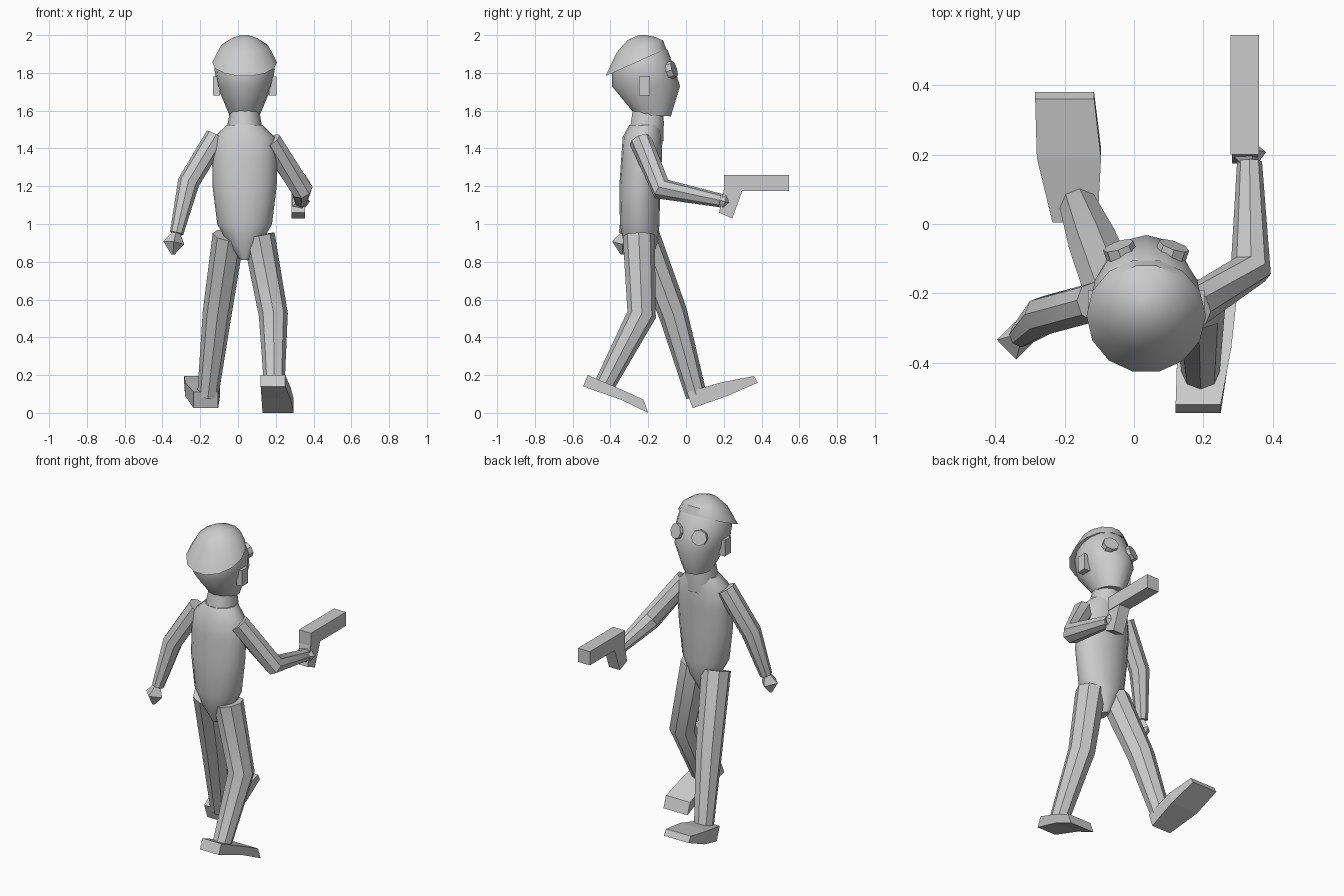
import bpy, bmesh, math
from mathutils import Vector, Matrix

if "Cube" in bpy.data.objects:
    bpy.data.objects.remove(bpy.data.objects["Cube"])

GREY = (0.6, 0.6, 0.6, 1)
mat = bpy.data.materials.new("plain_grey")
mat.use_nodes = True
mat.diffuse_color = GREY
mat.node_tree.nodes["Principled BSDF"].inputs["Base Color"].default_value = GREY


def finish(name, bm, smooth):
    bmesh.ops.recalc_face_normals(bm, faces=bm.faces)
    mesh = bpy.data.meshes.new(name)
    bm.to_mesh(mesh)
    bm.free()
    mesh.materials.append(mat)
    obj = bpy.data.objects.new(name, mesh)
    bpy.context.collection.objects.link(obj)
    if smooth:
        bpy.ops.object.select_all(action='DESELECT')
        obj.select_set(True)
        bpy.context.view_layer.objects.active = obj
        bpy.ops.object.shade_smooth_by_angle(angle=math.radians(40))
    return obj


def skin(name, rings, smooth=True):
    """Bridge a list of point rings and cap both ends."""
    bm = bmesh.new()
    rows = [[bm.verts.new(p) for p in ring] for ring in rings]
    n = len(rows[0])
    for a, b in zip(rows, rows[1:]):
        for i in range(n):
            j = (i + 1) % n
            bm.faces.new((a[i], a[j], b[j], b[i]))
    bm.faces.new(rows[0])
    bm.faces.new(rows[-1])
    return finish(name, bm, smooth)


def stack(name, sections, sides=12):
    """Upright body of ellipses: (y, z, x radius, y radius, tilt in degrees)."""
    rings = []
    for y, z, rx, ry, tilt in sections:
        turn = Matrix.Rotation(math.radians(tilt), 3, 'X')
        ring = []
        for i in range(sides):
            a = math.tau * i / sides
            ring.append(Vector((MID, y, z)) + turn @ Vector((rx * math.cos(a), ry * math.sin(a), 0)))
        rings.append(ring)
    return skin(name, rings)


def limb(name, joints, sides=8):
    """Tube through joints given as (x, y, z, radius), mitred at the bends."""
    pts = [Vector(j[:3]) for j in joints]
    rings = []
    for k, p in enumerate(pts):
        before = (p - pts[k - 1]).normalized() if k else Vector()
        after = (pts[k + 1] - p).normalized() if k < len(pts) - 1 else Vector()
        d = (before + after).normalized()
        ref = Vector((1, 0, 0))
        u = (ref - d * ref.dot(d)).normalized()
        v = d.cross(u)
        r = joints[k][3]
        rings.append([p + r * (u * math.cos(math.tau * i / sides) + v * math.sin(math.tau * i / sides))
                      for i in range(sides)])
    return skin(name, rings)


def slab(name, sections):
    """Angular solid: (x min, x max, top (y, z), bottom (y, z))."""
    return skin(name, [[(a, *top), (b, *top), (b, *low), (a, *low)]
                       for a, b, top, low in sections], smooth=False)


MID = 0.035

# Head, hair, neck and torso
stack("head", [(-.175, 1.575, .08, .095, -3), (-.212, 1.73, .145, .18, 0),
               (-.225, 1.82, .16, .165, 0), (-.235, 1.9, .14, .14, 8), (-.235, 1.95, .09, .09, 8)], 16)
stack("hair", [(-.265, 1.855, .172, .18, 24), (-.243, 1.94, .128, .13, 14),
               (-.235, 1.982, .07, .075, 6), (-.23, 2.0, .02, .02, 0)], 14)
stack("neck", [(-.22, 1.44, .095, .105, 0), (-.205, 1.53, .09, .092, 0), (-.2, 1.61, .075, .085, 0)], 10)
stack("torso", [(-.24, .81, .025, .05, 0), (-.24, .9, .09, .09, 0), (-.245, 1.0, .145, .105, 0),
                (-.245, 1.2, .17, .108, 0), (-.235, 1.35, .172, .108, 0),
                (-.23, 1.46, .16, .105, 0), (-.215, 1.525, .095, .085, 0)], 16)

# Ears and round eyes, one on each side
for side, s in (("left", 1), ("right", -1)):
    a, b = sorted((MID + s * .13, MID + s * .168))
    slab(side + "_ear", [(a, b, (-.25, 1.78), (-.25, 1.68)), (a, b, (-.19, 1.78), (-.19, 1.68))])
    hub = Vector((MID + s * .075, -.078, 1.815))
    out = Vector((s * .35, 1, .3)).normalized() * .022
    limb(side + "_eye", [(*(hub - out), .046), (*(hub + out * .8), .046)], 8)

# Arms and hands
limb("right_arm", [(-.115, -.225, 1.465, .058), (-.262, -.265, 1.22, .058), (-.325, -.32, .95, .036)])
limb("right_hand", [(-.325, -.32, .965, .015), (-.34, -.335, .9, .056), (-.345, -.338, .838, .008)], 4)
limb("left_arm", [(.17, -.24, 1.44, .06), (.337, -.13, 1.185, .06), (.333, .18, 1.125, .036)])
limb("left_hand", [(.333, .165, 1.13, .02), (.326, .2, 1.12, .055), (.322, .245, 1.11, .012)], 5)

# Pistol held in the left hand
slab("pistol_barrel", [(.278, .36, (.2, 1.26), (.2, 1.175)), (.278, .36, (.545, 1.26), (.545, 1.175))])
slab("pistol_grip", [(.282, .356, (.2, 1.18), (.175, 1.06)), (.282, .356, (.3, 1.18), (.245, 1.03))])

# Legs and feet in mid stride
limb("left_leg", [(.11, -.25, .94, .085), (.187, -.235, .52, .077), (.192, -.43, .15, .055)])
limb("right_leg", [(-.05, -.225, .94, .085), (-.11, -.07, .53, .077), (-.16, .055, .09, .056)])
slab("left_foot", [(.12, .25, (-.52, .2), (-.545, .14)), (.125, .28, (-.36, .132), (-.345, .07)),
                   (.13, .295, (-.225, .07), (-.2, .0))])
slab("right_foot", [(-.235, -.105, (.005, .11), (.035, .025)), (-.28, -.095, (.19, .162), (.22, .09)),
                    (-.285, -.115, (.36, .195), (.38, .16))])
